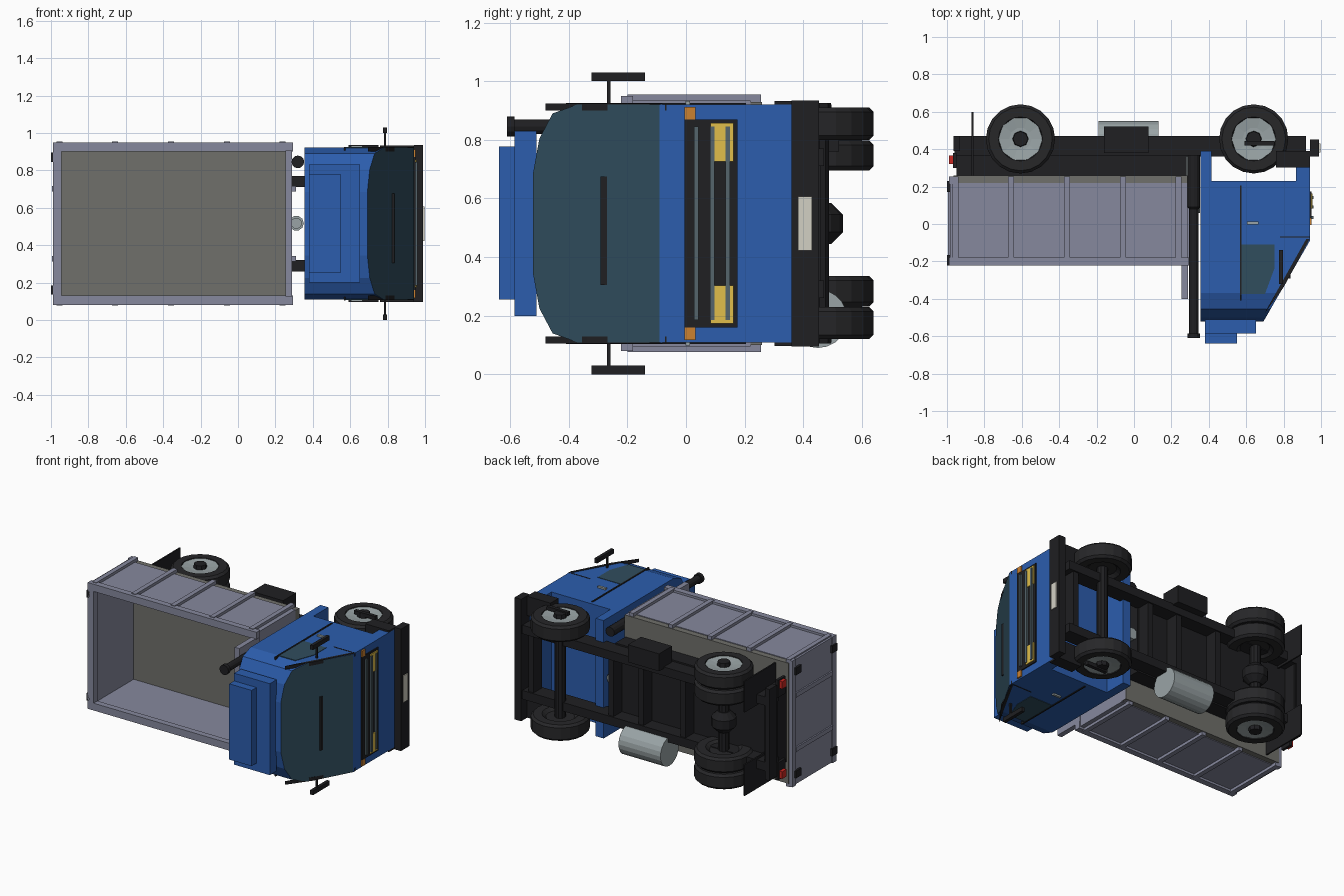
import bpy, bmesh, math
from mathutils import Vector

if "Cube" in bpy.data.objects:
    bpy.data.objects.remove(bpy.data.objects["Cube"])

CZ = 0.515  # width mid plane; the truck lies with its roof towards -y


def mat(name, *c):
    m = bpy.data.materials.new(name)
    m.diffuse_color = (*c, 1)
    m.use_nodes = True
    m.node_tree.nodes["Principled BSDF"].inputs["Base Color"].default_value = m.diffuse_color
    return m


BLUE = mat("blue_paint", .025, .11, .42)
DARK = mat("black_parts", .014, .014, .016)
TYRE = mat("rubber", .02, .02, .022)
GREY = mat("bed_grey", .24, .25, .34)
FLOOR = mat("bed_floor", .16, .16, .145)
METAL = mat("metal", .32, .37, .38)
GLASS = mat("glass", .03, .075, .11)
BAR = mat("grille_bar", .09, .13, .15)
YELLOW = mat("lamp_yellow", .75, .52, .07)
ORANGE = mat("marker_orange", .6, .22, .03)
RED = mat("tail_red", .6, .02, .015)
CREAM = mat("plate_cream", .65, .63, .55)


def finish(name, bm, m):
    bmesh.ops.recalc_face_normals(bm, faces=bm.faces)
    me = bpy.data.meshes.new(name)
    bm.to_mesh(me)
    bm.free()
    me.materials.append(m)
    ob = bpy.data.objects.new(name, me)
    bpy.context.collection.objects.link(ob)
    return ob


def box(name, m, x, y, z):
    bm = bmesh.new()
    bmesh.ops.create_cube(bm, size=1)
    for v in bm.verts:
        v.co = [(r[0] + r[1]) / 2 + c * (r[1] - r[0]) for r, c in zip((x, y, z), v.co)]
    return finish(name, bm, m)


def pair(name, m, x, y, z):
    box(name + "_left", m, x, y, z)
    box(name + "_right", m, x, y, (2 * CZ - z[1], 2 * CZ - z[0]))


def lathe(name, m, origin, axis, profile, n):
    """Revolve (distance along axis, radius) points round an axis."""
    bm = bmesh.new()
    q = Vector((0, 0, 1)).rotation_difference(Vector(axis))
    rings = []
    for d, r in profile:
        rings.append([bm.verts.new(Vector(origin) + q @ Vector(
            (r * math.cos(2 * math.pi * i / n), r * math.sin(2 * math.pi * i / n), d)))
            for i in range(n)])
    for a, b in zip(rings, rings[1:]):
        for i in range(n):
            bm.faces.new((a[i], a[(i + 1) % n], b[(i + 1) % n], b[i]))
    bm.faces.new(rings[0])
    bm.faces.new(rings[-1])
    return finish(name, bm, m)


def extrude(name, m, pts, vec):
    bm = bmesh.new()
    f = bm.faces.new([bm.verts.new(p) for p in pts])
    r = bmesh.ops.extrude_face_region(bm, geom=[f])
    bmesh.ops.translate(bm, vec=vec, verts=[g for g in r["geom"] if isinstance(g, bmesh.types.BMVert)])
    return finish(name, bm, m)


# Load bed: floor, walls, rims and ribs
box("bed_floor", FLOOR, (-.965, .285), (.22, .26), (.10, .93))
pair("bed_side", GREY, (-.97, .285), (-.20, .22), (.905, .935))
pair("bed_side_rim", GREY, (-.985, .295), (-.222, -.18), (.90, .95))
box("tailgate", GREY, (-.985, -.95), (-.20, .255), (.085, .945))
box("tailgate_rim", GREY, (-.99, -.945), (-.222, -.18), (.08, .95))
box("tailgate_lower_rail", GREY, (-.99, -.965), (.215, .255), (.08, .95))
box("bed_front", GREY, (.255, .285), (-.20, .255), (.10, .93))
box("headboard", GREY, (.255, .29), (-.40, -.18), (.125, .905))
for i in range(5):
    x = -.955 + .2985 * i
    pair(f"bed_side_rib_{i}", GREY, (x - .016, x + .016), (-.20, .255), (.93, .954))
pair("tailgate_rib", GREY, (-.995, -.98), (-.18, .22), (.687, .717))
pair("bed_front_rib", GREY, (.28, .31), (-.18, .25), (.687, .717))
for n, y in (("upper", (-.222, -.165)), ("lower", (.17, .23))):
    pair(f"tailgate_hinge_{n}", DARK, (-1, -.975), y, (.845, .895))

# Chassis
pair("frame_rail", DARK, (-.96, .92), (.36, .47), (.71, .77))
box("bed_subframe", DARK, (-.95, .28), (.26, .37), (.25, .78))
for i, x in enumerate((-.94, -.30, .02, .25, .86)):
    box(f"cross_member_{i}", DARK, (x - .02, x + .02), (.37, .46), (.29, .74))
box("rear_bar", DARK, (-.965, -.93), (.39, .47), (.20, .83))
pair("tail_light", RED, (-.99, -.965), (.32, .367), (.80, .85))
pair("tail_light_bracket", DARK, (-.968, -.95), (.30, .38), (.74, .86))
pair("mud_flap", DARK, (-.868, -.858), (.26, .60), (.695, .91))
box("battery_box", DARK, (-.16, .078), (.38, .522), (.76, .88))
lathe("fuel_tank", METAL, (-.19, .45, .19), (1, 0, 0), [(0, .10), (.32, .10)], 20)


# Wheels: single in front, double at the rear
def wheel(name, x, z, side, w, hub):
    ax = (0, 0, side)
    lathe(name + "_tyre", TYRE, (x, .455, z), ax,
          [(.02, .09), (0, .115), (0, .17), (.015, .185), (w - .015, .185), (w, .17),
           (w, .118), (w - .015, .112)], 20)
    if hub:
        lathe(name + "_rim", METAL, (x, .455, z), ax, [(w - .03, .118), (w - .004, .118), (w - .012, .06)], 10)
        lathe(name + "_hub", DARK, (x, .455, z), ax, [(w - .03, .045), (w + .015, .04)], 8)


for s, n in ((1, "left"), (-1, "right")):
    wheel("front_wheel_" + n, .64, CZ + s * .285, s, .11, True)
    wheel("rear_outer_wheel_" + n, -.607, CZ + s * .292, s, .103, True)
    wheel("rear_inner_wheel_" + n, -.607, CZ + s * .18, s, .103, False)
for n, x in (("front", .64), ("rear", -.607)):
    lathe(n + "_axle", DARK, (x, .455, .2), (0, 0, 1), [(0, .035), (.63, .035)], 10)
lathe("differential", DARK, (-.607, .455, CZ - .07), (0, 0, 1), [(0, .04), (.04, .08), (.10, .08), (.14, .04)], 12)

# Cab shell: arched cross-section swept along x, cut by the raked windscreen
half = [(.406, .23), (.406, -.37), (.375, -.455), (.29, -.50), (.17, -.522)]
sec = half + [(-a, b) for a, b in reversed(half)]
cab = extrude("cab", BLUE, [(.355, y, CZ + z) for z, y in sec], (.585, 0, 0))
cab.data.materials.append(GLASS)
rake_n = Vector((.435, -.25, 0)).normalized()
bm = bmesh.new()
bm.from_mesh(cab.data)
cut = bmesh.ops.bisect_plane(bm, geom=bm.verts[:] + bm.edges[:] + bm.faces[:], plane_co=(.69, -.525, 0),
                             plane_no=rake_n, clear_outer=True)
edges = [e for e in cut["geom_cut"] if isinstance(e, bmesh.types.BMEdge)]
screen = bmesh.ops.contextual_create(bm, geom=edges)["faces"]
bmesh.ops.recalc_face_normals(bm, faces=bm.faces)
for f in screen:
    f.material_index = 1
bm.to_mesh(cab.data)
bm.free()
box("cab_rear_skirt", BLUE, (.355, .415), (.23, .39), (.109, .921))
box("cab_front_skirt", BLUE, (.865, .94), (.23, .362), (.109, .921))
box("roof_deflector_lower", BLUE, (.38, .652), (-.585, -.51), (.20, .83))
box("roof_deflector_upper", BLUE, (.38, .55), (-.638, -.58), (.255, .777))
box("wiper", DARK, (.823, .837), (-.291, -.27), (.305, .675))

# Cab sides: windows, trim, handles, mirrors and steps
for s, n in ((1, "left"), (-1, "right")):
    win = [(.572, -.11), (.75, -.11), (.75, -.24), (.70, -.375), (.572, -.375)]
    extrude("side_window_" + n, GLASS, [(x, y, CZ + s * .40) for x, y in win], (0, 0, s * .009))
    strip = [(.69, -.535), (.70, -.49), (.925, -.09), (.943, -.09)]
    extrude("windscreen_pillar_" + n, DARK, [(x - .004, y + .01, CZ + s * .385) for x, y in strip[1:]]
            + [(.80, -.338, CZ + s * .385)], (0, 0, s * .024))
pair("door_seam", DARK, (.566, .576), (-.41, .205), (.90, .926))
pair("belt_seam", DARK, (.78, .941), (-.072, -.066), (.90, .923))
pair("door_handle", METAL, (.605, .665), (-.002, .014), (.91, .932))
pair("mirror", DARK, (.775, .797), (-.322, -.14), (1.0, 1.03))
pair("mirror_arm", DARK, (.78, .792), (-.27, -.258), (.90, 1.005))
pair("cab_step", DARK, (.76, .94), (.302, .39), (.80, .933))
pair("lower_step", DARK, (.59, .75), (.42, .445), (.91, .935))

# Nose: grille, lamps and bumper
box("grille_panel", DARK, (.93, .948), (-.005, .175), (.16, .87))
for i, y in enumerate((.035, .09, .142)):
    box(f"grille_bar_{i}", BAR, (.94, .96), (y - .008, y + .008), (.185, .845))
pair("headlight", YELLOW, (.94, .955), (.083, .162), (.727, .857))
pair("marker_lamp", ORANGE, (.93, .95), (-.005, .032), (.87, .912))
box("bumper", DARK, (.94, .99), (.36, .453), (.095, .935))
box("number_plate", CREAM, (.985, .996), (.382, .43), (.423, .607))

# Exhaust stack and tipping ram between cab and bed
lathe("exhaust", DARK, (.32, .37, .845), (0, -1, 0),
      [(0, .033), (.28, .033), (.29, .025), (.955, .025), (.955, .034), (.98, .034)], 12)
lathe("tipping_ram", METAL, (.312, .36, .517), (0, -1, 0), [(0, .04), (.30, .04), (.30, .03), (.50, .03)], 10)
